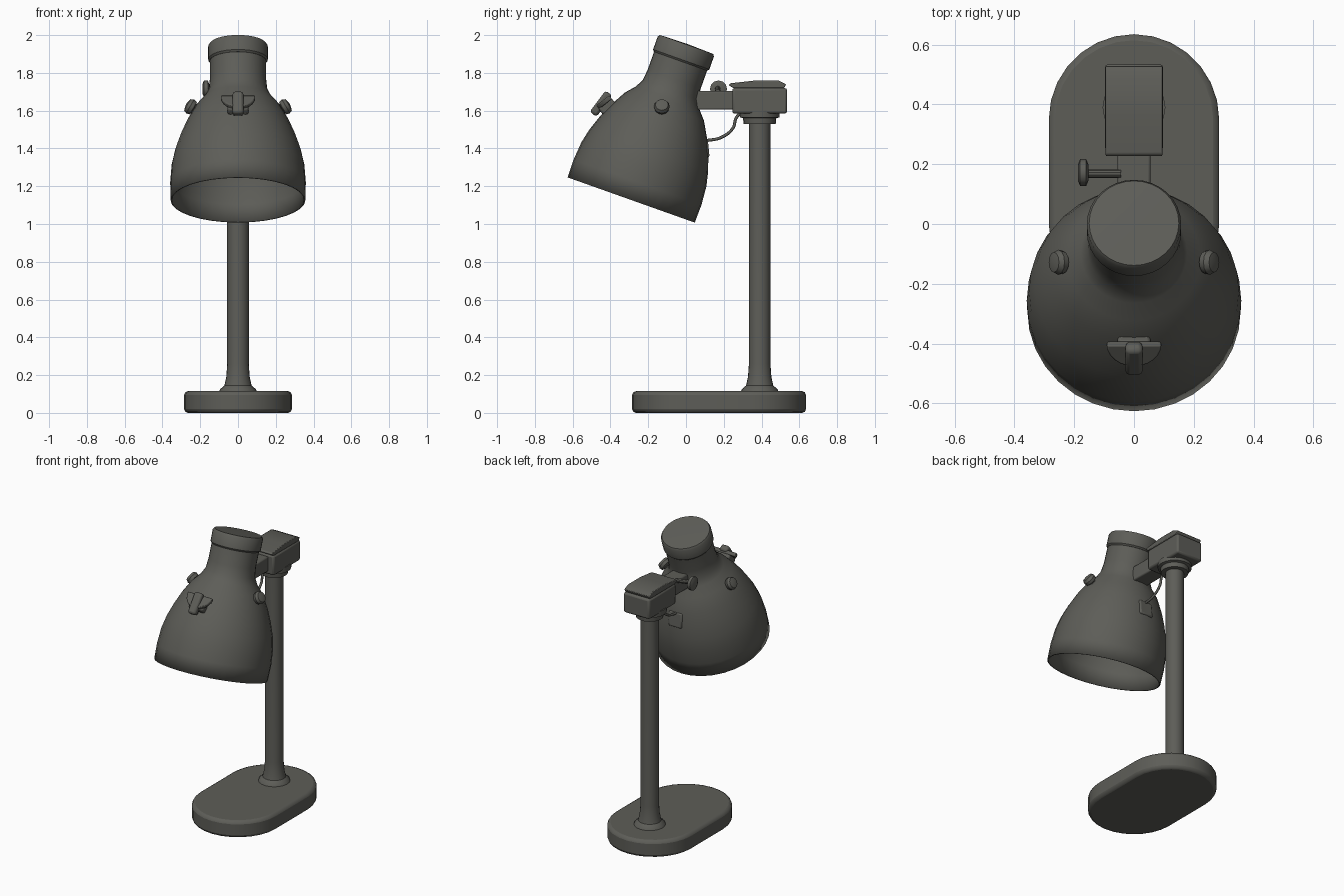
import bpy, bmesh, math
from mathutils import Matrix, Vector

old = bpy.data.objects.get("Cube")
if old:
    bpy.data.objects.remove(old)

GREY = (0.11, 0.11, 0.097, 1)
mat = bpy.data.materials.new("dark grey metal")
mat.use_nodes = True
mat.diffuse_color = GREY
mat.node_tree.nodes["Principled BSDF"].inputs["Base Color"].default_value = GREY


def finish(name, bm, bevel=0, segments=2, angle=35):
    bmesh.ops.recalc_face_normals(bm, faces=bm.faces)
    me = bpy.data.meshes.new(name)
    bm.to_mesh(me)
    bm.free()
    ob = bpy.data.objects.new(name, me)
    bpy.context.collection.objects.link(ob)
    me.materials.append(mat)
    if bevel:
        mod = ob.modifiers.new("Bevel", 'BEVEL')
        mod.width, mod.segments = bevel, segments
        mod.limit_method = 'ANGLE'
    bpy.ops.object.select_all(action='DESELECT')
    ob.select_set(True)
    bpy.context.view_layer.objects.active = ob
    bpy.ops.object.shade_smooth_by_angle(angle=math.radians(angle))
    return ob


def frame(loc, axis=(0, 0, 1)):
    """Matrix whose local z points along the axis, with local x kept level."""
    z = Vector(axis).normalized()
    up = Vector((0, 0, 1)) if abs(z.z) < 0.99 else Vector((0, 1, 0))
    x = up.cross(z).normalized() if abs(z.z) < 0.99 else Vector((1, 0, 0))
    rot = Matrix((x, z.cross(x), z)).transposed()
    return Matrix.Translation(loc) @ rot.to_4x4()


def lathe(name, profile, matrix, sides=32, angle=35):
    bm = bmesh.new()
    verts = [bm.verts.new((r, 0, h)) for r, h in profile]
    edges = [bm.edges.new(pair) for pair in zip(verts, verts[1:])]
    bmesh.ops.spin(bm, geom=verts + edges, cent=(0, 0, 0), axis=(0, 0, 1),
                   angle=math.tau, steps=sides)
    bmesh.ops.remove_doubles(bm, verts=bm.verts, dist=0.0005)
    bm.transform(matrix)
    return finish(name, bm, angle=angle)


def box(name, size, matrix, bevel=0.0):
    bm = bmesh.new()
    bmesh.ops.create_cube(bm, size=1)
    bm.transform(matrix @ Matrix.Diagonal((*size, 1)))
    return finish(name, bm, bevel)


def plate(name, outline, thickness, matrix, bevel=0.0):
    bm = bmesh.new()
    face = bm.faces.new([bm.verts.new((x, y, 0)) for x, y in outline])
    top = bmesh.ops.extrude_face_region(bm, geom=[face])["geom"]
    bmesh.ops.translate(bm, vec=(0, 0, thickness),
                        verts=[v for v in top if isinstance(v, bmesh.types.BMVert)])
    bm.transform(matrix)
    return finish(name, bm, bevel)


def arc(cx, cy, r, start, end, n):
    return [(cx + r * math.cos(math.radians(start + (end - start) * i / n)),
             cy + r * math.sin(math.radians(start + (end - start) * i / n)))
            for i in range(n + 1)]


# Base: stadium slab with rounded edges
stadium = arc(0, 0.35, 0.285, 0, 180, 14) + arc(0, 0, 0.285, 180, 360, 14)
plate("base", stadium, 0.115, frame((0, 0, 0)), bevel=0.02)

# Post with flared foot, and the collar under the joint
POST_Y = 0.39
lathe("post", [(0, 0.1), (0.1, 0.11), (0.095, 0.125), (0.072, 0.145), (0.062, 0.19),
               (0.057, 0.26), (0.057, 1.56), (0, 1.56)], frame((0, POST_Y, 0)), 20)
lathe("post_collar", [(0, 1.53), (0.085, 1.53), (0.088, 1.56), (0.105, 1.565),
                      (0.105, 1.6), (0, 1.6)], frame((0, POST_Y, 0)), 20)

# Joint block, domed lid and arm
box("joint_block", (0.195, 0.29, 0.135), frame((0, POST_Y, 1.652)), 0.012)
lid = [(0.225, 1.735), (0.235, 1.745), (0.36, 1.759), (0.49, 1.759),
       (0.53, 1.74), (0.52, 1.72), (0.25, 1.72)]
plate("joint_lid", lid, 0.19,
      Matrix.Translation((-0.095, 0, 0)) @ Matrix(((0, 0, 1, 0), (1, 0, 0, 0),
                                                  (0, 1, 0, 0), (0, 0, 0, 1))), 0.004)
box("arm", (0.11, 0.23, 0.1), frame((0, 0.15, 1.655)), 0.008)

# Shade: open bell with tilted axis
AXIS = Vector((0, 0.335, 0.942)).normalized()
SHADE = frame((0, -0.29, 1.127), AXIS)
bell = [(0.357, 0), (0.359, 0.1), (0.351, 0.2), (0.333, 0.28), (0.305, 0.36),
        (0.27, 0.44), (0.222, 0.525), (0.178, 0.575), (0.155, 0.62),
        (0.149, 0.68), (0.149, 0.8), (0, 0.8)]
shade = lathe("shade", bell, SHADE, 32, 50)
wall = shade.modifiers.new("Wall", 'SOLIDIFY')
wall.thickness = 0.008
wall.offset = -1
lathe("shade_cap", [(0, 0.78), (0.15, 0.78), (0.158, 0.79), (0.158, 0.862),
                    (0.15, 0.874), (0, 0.878)], SHADE, 32)

# Side knobs
for side, label in ((1, "left"), (-1, "right")):
    lathe(label + "_knob", [(0, -0.05), (0.022, -0.05), (0.022, 0), (0.038, 0.006),
                            (0.042, 0.025), (0.034, 0.042), (0, 0.05)],
          frame((side * 0.232, -0.128, 1.61), (side * 0.85, 0, 0.5)), 12)

# Front wing knob: mount, half-round wings and grip bar
FRONT = frame((0, -0.415, 1.62), (0, -0.62, 0.78))
box("front_knob_mount", (0.11, 0.09, 0.05), FRONT, 0.012)
wings = arc(0, 0.045, 0.092, 180, 360, 12)
plate("front_knob_wings", wings, 0.025, FRONT @ Matrix.Translation((0, 0, 0.018)), 0.006)
GRIP = frame((0, -0.45, 1.637), (0, -0.8, 0.6))
box("front_knob_grip", (0.058, 0.14, 0.045), GRIP, 0.014)

# Clamp screw on the right side of the arm
lathe("clamp_screw", [(0, 0), (0.014, 0), (0.014, 0.12), (0, 0.12)],
      frame((-0.045, 0.168, 1.7), (-1, 0, 0.15)), 10)
lathe("clamp_screw_head", [(0, -0.016), (0.026, -0.018), (0.045, -0.01),
                           (0.045, 0.01), (0.026, 0.018), (0, 0.016)],
      frame((-0.17, 0.172, 1.715), (-1, 0, 0)), 12)

# Cable outlet on the back of the shade, and the cable to the joint
box("cable_outlet", (0.1, 0.1, 0.03), frame((0, 0.105, 1.4), (0, 1, 0.1)), 0.01)
curve = bpy.data.curves.new("cable", 'CURVE')
curve.dimensions = '3D'
curve.bevel_depth = 0.008
curve.bevel_resolution = 2
path = [(0.1, 1.44), (0.19, 1.46), (0.25, 1.51), (0.265, 1.56), (0.3, 1.6)]
spline = curve.splines.new('BEZIER')
spline.bezier_points.add(len(path) - 1)
for point, (y, z) in zip(spline.bezier_points, path):
    point.co = (0, y, z)
    point.handle_left_type = point.handle_right_type = 'AUTO'
curve.materials.append(mat)
bpy.context.collection.objects.link(bpy.data.objects.new("cable", curve))
